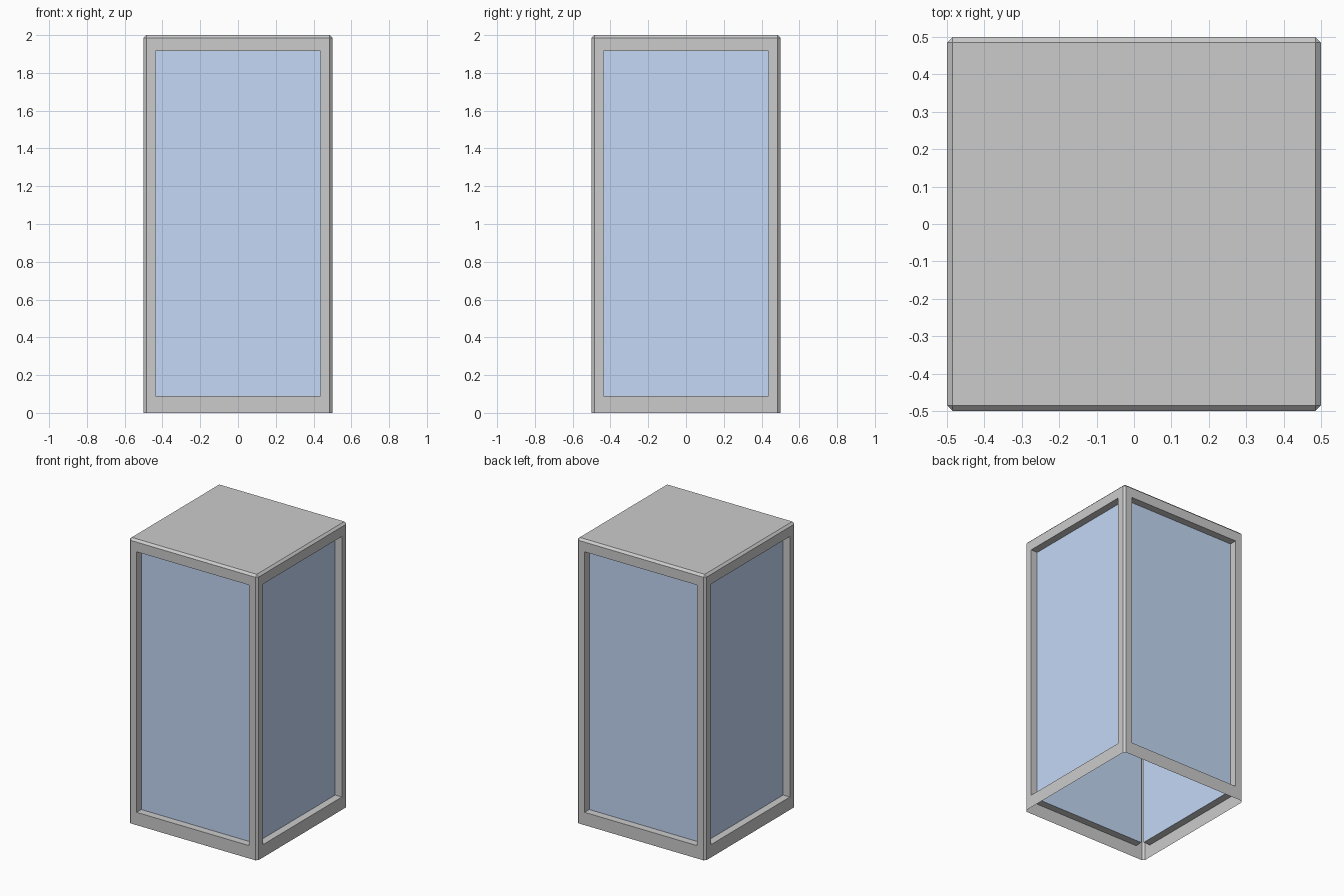
import bpy, bmesh
from mathutils import Matrix, Vector

if "Cube" in bpy.data.objects:
    bpy.data.objects.remove(bpy.data.objects["Cube"])

CHAMFER = 0.015             # bevel on the vertical and top edges
MARGIN = 0.048              # window frame width at the sides
SILL, HEAD = 0.09, 1.917    # window bottom and top heights
RECESS = 0.052              # how far the glass sits back


def add_object(name, bm, material=None):
    mesh = bpy.data.meshes.new(name)
    bm.to_mesh(mesh)
    bm.free()
    obj = bpy.data.objects.new(name, mesh)
    bpy.context.collection.objects.link(obj)
    if material:
        mesh.materials.append(material)
    return obj


glass = bpy.data.materials.new("blue_glass")
glass.diffuse_color = (0.55, 0.69, 0.92, 1)
glass.use_nodes = True
glass.node_tree.nodes["Principled BSDF"].inputs["Base Color"].default_value = glass.diffuse_color

# Chamfered box shell, open underneath
bm = bmesh.new()
bmesh.ops.create_cube(bm, size=1, matrix=Matrix.Translation((0, 0, 1)) @ Matrix.Diagonal((1, 1, 2, 1)))
edges = [e for e in bm.edges if any(v.co.z > 1 for v in e.verts)]
bmesh.ops.bevel(bm, geom=edges, offset=CHAMFER, segments=1, profile=0.5, affect='EDGES')
bm.normal_update()
bottom = [f for f in bm.faces if f.normal.z < -0.9]
bmesh.ops.delete(bm, geom=bottom, context='FACES_ONLY')

# Window openings: inset each wall, then push the opening inwards
walls = [f for f in bm.faces if max(abs(f.normal.x), abs(f.normal.y)) > 0.99]
bmesh.ops.inset_individual(bm, faces=walls, thickness=MARGIN, use_even_offset=True)
for wall in walls:
    for v in wall.verts:
        v.co.z = HEAD if v.co.z > 1 else SILL
bm.normal_update()
panes = bmesh.ops.extrude_discrete_faces(bm, faces=walls)["faces"]
for pane in panes:
    bmesh.ops.translate(bm, verts=pane.verts, vec=-RECESS * pane.normal)

# Glass panes, each a separate sheet closing its opening
for pane in panes:
    n = pane.normal
    if abs(n.y) > abs(n.x):
        side = "front" if n.y < 0 else "back"
    else:
        side = "right" if n.x > 0 else "left"
    sheet = bmesh.new()
    sheet.faces.new([sheet.verts.new(v.co) for v in pane.verts])
    add_object(side + "_glass", sheet, glass)

bmesh.ops.delete(bm, geom=panes, context='FACES_ONLY')
add_object("frame", bm)
